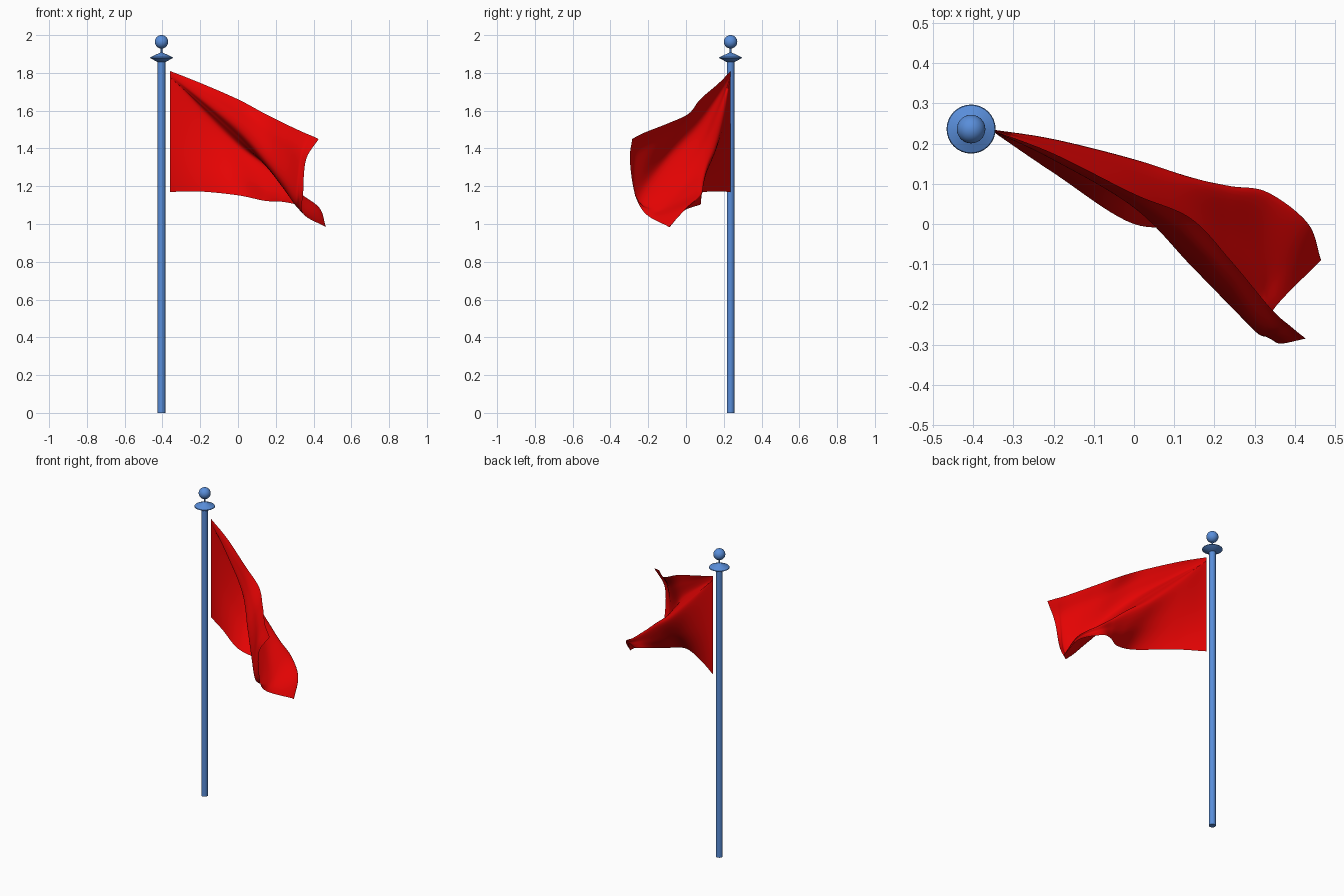
import bpy, bmesh, math
from mathutils import Vector

if "Cube" in bpy.data.objects:
    bpy.data.objects.remove(bpy.data.objects["Cube"])

PX, PY = -0.405, 0.236  # pole axis


def material(name, rgb):
    m = bpy.data.materials.new(name)
    m.diffuse_color = (*rgb, 1)
    m.use_nodes = True
    m.node_tree.nodes["Principled BSDF"].inputs["Base Color"].default_value = m.diffuse_color
    return m


BLUE = material("pole blue", (0.10, 0.27, 0.70))
RED = material("flag red", (0.78, 0.001, 0.001))


def finish(bm, name, mat, angle=35):
    me = bpy.data.meshes.new(name)
    bm.to_mesh(me)
    bm.free()
    ob = bpy.data.objects.new(name, me)
    bpy.context.collection.objects.link(ob)
    me.materials.append(mat)
    bpy.ops.object.select_all(action='DESELECT')
    ob.select_set(True)
    bpy.context.view_layer.objects.active = ob
    bpy.ops.object.shade_smooth_by_angle(angle=math.radians(angle))
    return ob


def lathe(name, profile, mat, n=32):
    bm = bmesh.new()
    vs = [bm.verts.new((PX + r, PY, z)) for r, z in profile]
    es = [bm.edges.new(p) for p in zip(vs, vs[1:])]
    bmesh.ops.spin(bm, geom=vs + es, cent=(PX, PY, 0), axis=(0, 0, 1),
                   angle=math.tau, steps=n, use_merge=True)
    bmesh.ops.remove_doubles(bm, verts=bm.verts, dist=1e-5)
    bmesh.ops.recalc_face_normals(bm, faces=bm.faces)
    return finish(bm, name, mat)


# Pole, finial disc, neck and ball
lathe("pole", [(0, 0), (0.02, 0), (0.02, 1.865), (0, 1.865)], BLUE)
lathe("finial_disc", [(0, 1.858), (0.022, 1.858), (0.061, 1.879), (0.059, 1.883),
                      (0.018, 1.902), (0.006, 1.908), (0, 1.908)], BLUE)
lathe("finial_neck", [(0, 1.90), (0.005, 1.90), (0.005, 1.94), (0, 1.94)], BLUE)
lathe("finial_ball", [(0.0355 * math.sin(math.pi * i / 16),
                       1.9645 - 0.0355 * math.cos(math.pi * i / 16)) for i in range(17)], BLUE)

# Flag: cross-sections from hoist to fly; each runs top edge, front crest
# (third point), back ridge (fifth point), bottom edge
hoist = [(-0.36, 0.236, z) for z in (1.81, 1.80, 1.79, 1.777, 1.76, 1.46, 1.17)]
sections = [
    [(-.2, .175, 1.747), (-.2, .163, 1.71), (-.2, .16, 1.665), (-.2, .183, 1.64),
     (-.2, .211, 1.595), (-.2, .185, 1.39), (-.2, .127, 1.172)],
    [(0, .075, 1.66), (0, .055, 1.59), (0, .043, 1.50), (0, .105, 1.46),
     (0, .161, 1.41), (0, .10, 1.28), (0, 0, 1.152)],
    [(.14, .015, 1.585), (.14, -.05, 1.49), (.14, -.10, 1.345), (.14, .02, 1.315),
     (.14, .115, 1.315), (.14, .075, 1.20), (.14, .01, 1.123)],
    [(.24, -.09, 1.535), (.24, -.16, 1.42), (.24, -.20, 1.22), (.24, -.05, 1.19),
     (.24, .085, 1.235), (.24, .08, 1.17), (.23, .06, 1.118)],
    [(.34, -.21, 1.488), (.315, -.26, 1.36), (.30, -.255, 1.135), (.31, -.12, 1.10),
     (.33, .062, 1.16), (.33, .072, 1.13), (.31, .075, 1.103)],
    [(.39, -.255, 1.467), (.34, -.28, 1.35), (.325, -.265, 1.145), (.335, -.16, 1.065),
     (.425, -.01, 1.085), (.425, -.008, 1.075), (.415, -.01, 1.07)],
    [(.427, -.285, 1.45), (.36, -.297, 1.34), (.345, -.272, 1.165), (.345, -.215, 1.055),
     (.455, -.10, .99), (.461, -.093, .985), (.464, -.087, .983)],
]


def spline(points, n):
    """Smooth curve through points, n steps per span."""
    p = [Vector(q) for q in points]
    p = [2 * p[0] - p[1]] + p + [2 * p[-1] - p[-2]]
    out = []
    for i in range(1, len(p) - 2):
        a, b, c, d = p[i - 1:i + 3]
        for k in range(n):
            t = k / n
            out.append(0.5 * (2 * b + (c - a) * t + (2 * a - 5 * b + 4 * c - d) * t * t
                              + (3 * b - a - 3 * c + d) * t ** 3))
    return out + [p[-2]]


rows = [spline(s, 8) for s in [hoist] + sections]
columns = [spline(c, 10) for c in zip(*rows)]
bm = bmesh.new()
grid = [[bm.verts.new(p) for p in col] for col in columns]
for a, b in zip(grid, grid[1:]):
    for i in range(len(a) - 1):
        bm.faces.new((a[i], b[i], b[i + 1], a[i + 1]))
finish(bm, "flag", RED, 180)
